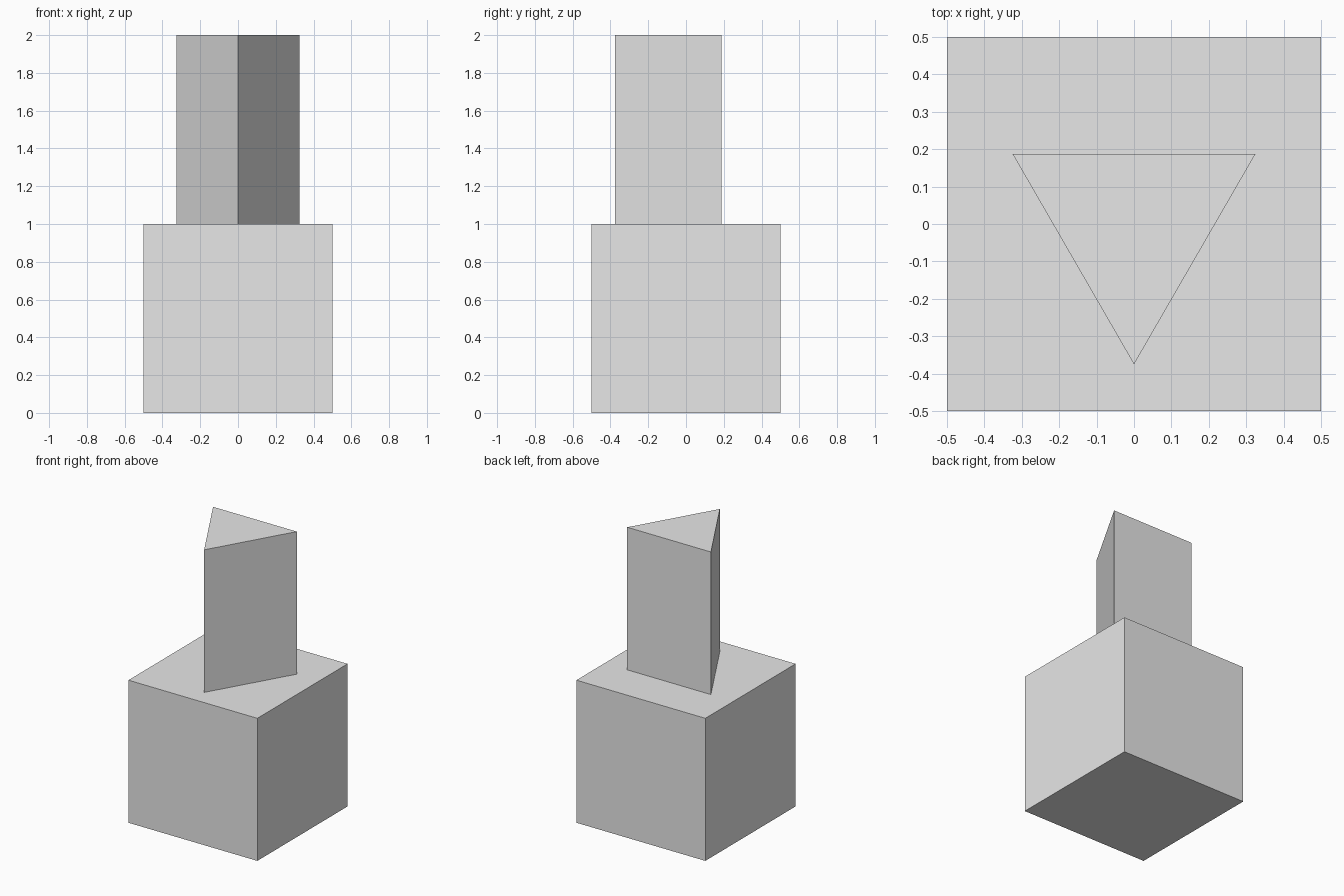
import bpy
import math

# Remove the default object
cube = bpy.data.objects.get("Cube")
if cube:
    bpy.data.objects.remove(cube, do_unlink=True)

# Single plain grey material
grey = bpy.data.materials.new("light_grey")
grey.use_nodes = True
colour = (0.8, 0.8, 0.8, 1.0)
grey.diffuse_color = colour
grey.node_tree.nodes["Principled BSDF"].inputs["Base Color"].default_value = colour


def finish(name):
    obj = bpy.context.object
    obj.name = obj.data.name = name
    obj.data.materials.append(grey)
    return obj


# Square base block
bpy.ops.mesh.primitive_cube_add(size=1, location=(0, 0, 0.5))
finish("base_block")

# Triangular column, one edge pointing to the front
radius, height = 0.375, 1.0
angles = [math.radians(-90 + 120 * i) for i in range(3)]
ring = [(radius * math.cos(a), radius * math.sin(a)) for a in angles]
verts = [(x, y, z) for z in (1.0, 1.0 + height) for x, y in ring]
sides = [(i, (i + 1) % 3, (i + 1) % 3 + 3, i + 3) for i in range(3)]
mesh = bpy.data.meshes.new("triangular_column")
mesh.from_pydata(verts, [], sides + [(2, 1, 0), (3, 4, 5)])
column = bpy.data.objects.new("triangular_column", mesh)
bpy.context.collection.objects.link(column)
mesh.materials.append(grey)
